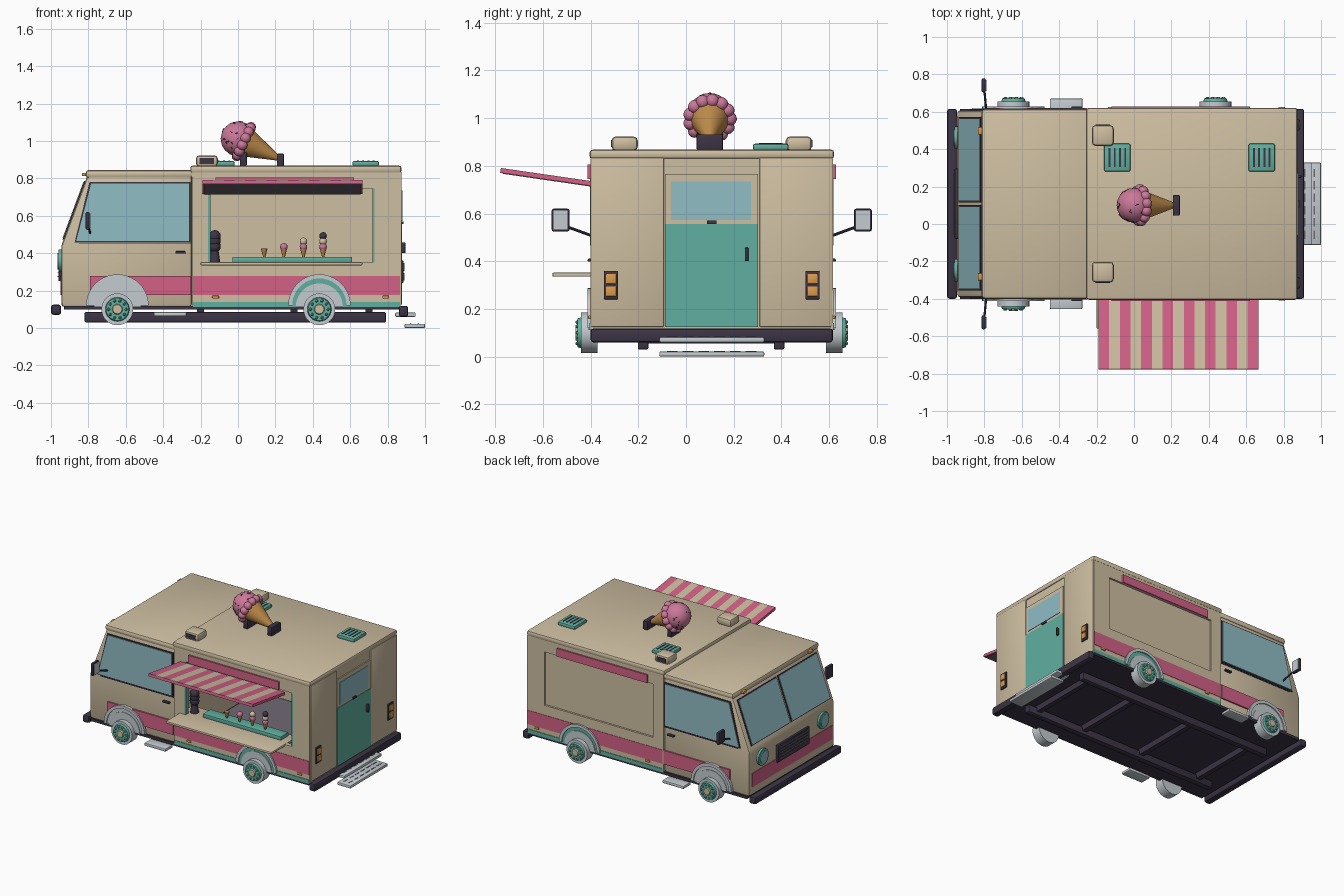
import bpy, bmesh, math, random
from mathutils import Vector, Matrix

random.seed(4)
if "Cube" in bpy.data.objects:
    bpy.data.objects.remove(bpy.data.objects["Cube"])


def material(name, *rgb):
    m = bpy.data.materials.new(name)
    m.use_nodes = True
    m.diffuse_color = (*rgb, 1)
    m.node_tree.nodes["Principled BSDF"].inputs["Base Color"].default_value = (*rgb, 1)
    return m


CREAM = material("cream paint", 0.62, 0.52, 0.36)
PINK = material("pink paint", 0.65, 0.12, 0.24)
TEAL = material("teal paint", 0.12, 0.43, 0.35)
GLASS = material("blue glass", 0.28, 0.51, 0.56)
GREY = material("light grey metal", 0.55, 0.6, 0.63)
DARK = material("dark purple trim", 0.045, 0.035, 0.06)
ORANGE = material("orange lamp", 0.72, 0.33, 0.07)
WAFFLE = material("waffle tan", 0.52, 0.26, 0.07)
ICE = material("strawberry ice", 0.6, 0.19, 0.32)
FLOOR = material("grey floor", 0.16, 0.14, 0.17)
MADE = []
CY, HW = 0.108, 0.508          # body centre line and half width


def finish(name, bm, mat):
    bmesh.ops.recalc_face_normals(bm, faces=bm.faces)
    me = bpy.data.meshes.new(name)
    bm.to_mesh(me)
    bm.free()
    me.materials.append(mat)
    ob = bpy.data.objects.new(name, me)
    bpy.context.collection.objects.link(ob)
    MADE.append(ob)
    return ob


def bevel(bm, width, segs=2):
    bmesh.ops.bevel(bm, geom=bm.edges[:], offset=width, segments=segs, affect='EDGES', profile=0.5)


def box(name, x, y, z, mat, bev=0.0):
    bm = bmesh.new()
    spans = [sorted(s) for s in (x, y, z)]
    size = [b - a for a, b in spans]
    mid = [(a + b) / 2 for a, b in spans]
    bmesh.ops.create_cube(bm, size=1, matrix=Matrix.Translation(mid) @ Matrix.Diagonal((*size, 1)))
    if bev:
        bevel(bm, bev)
    return finish(name, bm, mat)


def prism(name, pts, y, mat, bev=0.0):
    bm = bmesh.new()
    face = bm.faces.new([bm.verts.new((px, y[0], pz)) for px, pz in pts])
    new = bmesh.ops.extrude_face_region(bm, geom=[face])["geom"]
    bmesh.ops.translate(bm, vec=(0, y[1] - y[0], 0), verts=[g for g in new if isinstance(g, bmesh.types.BMVert)])
    if bev:
        bmesh.ops.recalc_face_normals(bm, faces=bm.faces)
        bevel(bm, bev)
    return finish(name, bm, mat)


def rod(name, a, b, r1, mat, r2=None, segs=24):
    a, b = Vector(a), Vector(b)
    bm = bmesh.new()
    m = Matrix.Translation((a + b) / 2) @ (b - a).to_track_quat('Z', 'Y').to_matrix().to_4x4()
    bmesh.ops.create_cone(bm, cap_ends=True, segments=segs, radius1=r1,
                          radius2=r1 if r2 is None else r2, depth=(b - a).length, matrix=m)
    return finish(name, bm, mat)


def ball(name, c, r, mat, sub=3):
    bm = bmesh.new()
    bmesh.ops.create_icosphere(bm, subdivisions=sub, radius=r, matrix=Matrix.Translation(c))
    return finish(name, bm, mat)


def arc(cx, cz, r, n=20):
    return [(cx + r * math.cos(math.pi * i / n), cz + r * math.sin(math.pi * i / n)) for i in range(n + 1)]


def out(s, d):
    """y at distance d outside the body side s"""
    return CY + s * (HW + d)


def side(s, d0, d1):
    return out(s, d0), out(s, d1)


BODY = (out(-1, 0), out(1, 0))

# Chassis, floor and bumpers
box("floor_pan", (-0.93, 0.86), BODY, (0.098, 0.118), DARK)
box("inner_floor", (-0.24, 0.85), (-0.36, 0.58), (0.118, 0.124), FLOOR)
for y in (-0.18, 0.39):
    box("chassis_rail", (-0.82, 0.79), (y - 0.022, y + 0.022), (0.03, 0.085), DARK, 0.006)
for x in (-0.7, -0.2, 0.3, 0.7):
    box("cross_member", (x - 0.018, x + 0.018), (-0.18, 0.39), (0.055, 0.1), DARK)
box("front_bumper", (-1.0, -0.945), BODY, (0.07, 0.125), DARK, 0.015)
box("rear_bumper", (0.86, 0.91), BODY, (0.06, 0.118), DARK, 0.012)

# Cab with sloped windscreen
A, B = Vector((-0.945, 0.44)), Vector((-0.80, 0.83))
cab = [(-0.945, 0.112), A, B, (-0.245, 0.83), (-0.245, 0.112)]
prism("cab", cab, (out(-1, -0.008), out(1, -0.008)), CREAM, 0.018)
box("cab_roof", (-0.815, -0.24), BODY, (0.8, 0.845), CREAM, 0.018)
N = Vector((A.y - B.y, B.x - A.x)).normalized()
for s in (-1, 1):
    for mat, name, grow, lift in ((DARK, "windscreen_seal", 0.008, 0.005), (GLASS, "windscreen_glass", 0, 0.008)):
        lo, hi = A.lerp(B, 0.1 - 2 * grow), A.lerp(B, 0.87 + 2 * grow)
        prism(name, [lo, hi, hi + N * lift, lo + N * lift],
              (CY + s * (0.014 - grow), CY + s * (0.455 + grow)), mat)
    for mat, name, g, d in ((DARK, "cab_window_seal", 0.009, 0), (GLASS, "cab_window_glass", 0, 0.004)):
        prism(name, [(-0.865 - g, 0.465 - g), (-0.785 - g, 0.772 + g), (-0.262 + g, 0.772 + g),
                     (-0.262 + g, 0.465 - g)], side(s, -0.02, d - 0.002), mat)
    box("cab_door_handle", (-0.335, -0.28), side(s, -0.01, 0.012), (0.398, 0.411), DARK, 0.004)
    box("door_sill_line", (-0.85, -0.25), side(s, -0.01, -0.004), (0.448, 0.452), DARK)
    box("cab_step", (-0.45, -0.275), side(s, -0.03, 0.055), (0.063, 0.085), GREY, 0.006)
    # Wing mirrors
    rod("mirror_arm", (-0.79, out(s, -0.01), 0.505), (-0.8, out(s, 0.1), 0.545), 0.006, DARK, segs=8)
    box("mirror_case", (-0.815, -0.793), side(s, 0.088, 0.163), (0.525, 0.62), DARK, 0.008)
    box("mirror_glass", (-0.795, -0.789), side(s, 0.096, 0.155), (0.533, 0.612), GREY)
    # Headlamps
    y = CY + s * 0.355
    rod("headlamp_ring", (-0.94, y, 0.36), (-0.96, y, 0.36), 0.06, TEAL)
    rod("headlamp_lens", (-0.955, y, 0.36), (-0.965, y, 0.36), 0.042, GLASS)
    box("roof_marker", (-0.835, -0.81), (CY + s * 0.39 - 0.02, CY + s * 0.39 + 0.02), (0.812, 0.83), ORANGE, 0.005)
box("front_stripe", (-0.94, -0.95), (-0.36, 0.576), (0.176, 0.278), PINK)
box("grille", (-0.94, -0.96), (-0.08, 0.296), (0.25, 0.38), DARK, 0.006)
for i in range(5):
    z = 0.272 + i * 0.021
    box("grille_slat", (-0.955, -0.964), (-0.055, 0.271), (z, z + 0.005), FLOOR)

# Rear body walls: an open hatch on one side, a shallow recess on the other
for s, depth in ((-1, 0.03), (1, 0.015)):
    wall = side(s, -depth, 0)
    box("side_wall_lower", (-0.245, 0.868), wall, (0.112, 0.35), CREAM)
    box("side_wall_upper", (-0.245, 0.868), wall, (0.745, 0.84), CREAM)
    box("side_wall_front_post", (-0.245, -0.16), wall, (0.35, 0.745), CREAM)
    box("side_wall_rear_post", (0.73, 0.868), wall, (0.35, 0.745), CREAM)
    box("sign_board", (-0.12, 0.62), side(s, 0, 0.012), (0.745, 0.805), PINK)
    box("teal_skirt", (-0.24, 0.865), side(s, 0, 0.004), (0.112, 0.14), TEAL)
    for x0, x1 in ((-0.79, -0.25), (-0.24, 0.866)):
        box("side_stripe", (x0, x1), side(s, -0.01, 0.003), (0.176, 0.278), PINK)
    for x in (-0.12, 0.79):
        box("side_marker", (x - 0.018, x + 0.018), side(s, 0, 0.01), (0.157, 0.173), ORANGE, 0.004)
    box("rear_corner_panel", (0.86, 0.875), (CY + s * 0.2, CY + s * 0.505), (0.125, 0.835), CREAM, 0.005)
    # Tail lamps
    y = CY + s * 0.422
    box("tail_lamp_case", (0.87, 0.884), (y - 0.03, y + 0.03), (0.24, 0.36), DARK, 0.004)
    for z in (0.253, 0.305):
        box("tail_lamp", (0.88, 0.891), (y - 0.022, y + 0.022), (z, z + 0.042), ORANGE, 0.004)
box("closed_side_panel", (-0.245, 0.868), side(1, -0.025, -0.014), (0.112, 0.84), CREAM)
box("rear_wall", (0.85, 0.866), (BODY[0] + 0.005, BODY[1] - 0.005), (0.112, 0.84), CREAM)
box("body_roof", (-0.255, 0.874), (BODY[0] - 0.005, BODY[1] + 0.005), (0.828, 0.868), CREAM, 0.014)

# Rear door and steps
box("rear_door", (0.865, 0.877), (-0.088, 0.302), (0.125, 0.555), TEAL)
box("rear_window_frame", (0.865, 0.875), (-0.088, 0.302), (0.556, 0.765), CREAM)
box("rear_window", (0.87, 0.879), (-0.062, 0.272), (0.572, 0.735), GLASS)
box("rear_door_handle", (0.875, 0.895), (0.247, 0.262), (0.4, 0.457), DARK, 0.004)
box("rear_window_latch", (0.87, 0.885), (0.088, 0.128), (0.555, 0.57), DARK)
for x, z in ((0.84, 0.06), (0.89, 0.0)):
    box("rear_step", (x, x + 0.11), (-0.112, 0.328), (z, z + 0.022), GREY, 0.006)
    for i in range(6):
        y = -0.08 + i * 0.066
        for dx in (0.03, 0.07):
            box("step_tread", (x + dx, x + dx + 0.008), (y, y + 0.045), (z + 0.02, z + 0.024), FLOOR)

# Wheels and arches
for s in (-1, 1):
    for x, liner in ((-0.645, GREY), (0.435, TEAL)):
        prism("arch_rim", arc(x, 0.12, 0.167) + arc(x, 0.12, 0.145)[::-1], side(s, -0.03, 0.013), GREY)
        prism("arch_liner", arc(x, 0.12, 0.147), side(s, -0.03, 0.005), liner)
        prism("arch_guard", arc(x, 0.112, 0.126), side(s, -0.03, 0.009), GREY)

        def disc(name, r, d0, d1, mat, r2=None):
            rod(name, (x, out(s, d0), 0.1), (x, out(s, d1), 0.1), r, mat, r2, 32)
        disc("tyre", 0.085, -0.03, 0.04, GREY)
        disc("wheel_trim", 0.066, 0.035, 0.055, TEAL, 0.06)
        disc("wheel_hub", 0.03, 0.05, 0.064, CREAM, 0.024)
        for i in range(10):
            a = math.tau * i / 10
            ball("trim_stud", (x + 0.047 * math.cos(a), out(s, 0.055), 0.1 + 0.047 * math.sin(a)), 0.009, TEAL, 1)

# Serving hatch: counter, posts, striped awning
box("counter", (-0.2, 0.665), (-0.56, -0.25), (0.335, 0.352), CREAM, 0.005)
for x in (-0.16, 0.718):
    box("hatch_post", (x, x + 0.012), (-0.4, -0.37), (0.35, 0.745), TEAL)
box("tray", (-0.03, 0.61), (-0.37, -0.28), (0.352, 0.38), TEAL, 0.004)
COUNT = 15
W = 0.855 / COUNT
tilt = Matrix.Translation((-0.19, -0.4, 0.715)) @ Matrix.Rotation(-math.atan2(0.055, 0.38), 4, 'X')
awning = [box("awning_frame", (0, 0.855), (-0.383, 0), (0.001, 0.018), PINK),
          box("awning_lining", (0.01, 0.845), (-0.372, 0), (-0.002, 0.002), FLOOR)]
for i in range(COUNT):
    awning.append(box("awning_stripe", (i * W, (i + 1) * W), (-0.383, 0), (0.017, 0.021), CREAM if i % 2 else PINK))
for ob in awning:
    ob.data.transform(tilt)

# Treats on the counter
rod("syrup_machine", (-0.125, -0.33, 0.352), (-0.125, -0.33, 0.42), 0.03, DARK, 0.02)
for z in (0.435, 0.465, 0.49):
    ball("syrup_bowl", (-0.125, -0.33, z), 0.034, DARK, 2)
for n in range(4):
    x = 0.14 + n * 0.105
    rod("small_cone", (x, -0.33, 0.38), (x, -0.33, 0.425), 0.006, WAFFLE, 0.018, 12)
    for k, mat in zip(range(n), (ICE, CREAM, DARK)):
        ball("small_scoop", (x, -0.33, 0.434 + k * 0.029), 0.021, mat, 2)

# Roof hatches and vents
for x in (-0.16, 0.612):
    box("roof_hatch", (x, x + 0.142), (0.28, 0.43), (0.865, 0.893), TEAL, 0.01)
    for i in range(4):
        sx = x + 0.024 + i * 0.028
        box("hatch_slot", (sx, sx + 0.01), (0.305, 0.405), (0.89, 0.895), DARK)
for s in (-1, 1):
    y = CY + s * 0.365
    box("roof_vent", (-0.225, -0.108), (y - 0.055, y + 0.055), (0.863, 0.923), CREAM, 0.018)
    box("vent_mouth", (-0.205, -0.128), (y + s * 0.05, y + s * 0.058), (0.878, 0.908), DARK)

# Giant ice cream lying on two stands
for x, top in ((0.01, 0.94), (0.208, 0.932)):
    box("cone_stand", (x, x + 0.037), (0.045, 0.155), (0.865, top), DARK, 0.006)
C, TIP = Vector((0.0, 0.1, 1.012)), Vector((0.232, 0.1, 0.9))
axis = (TIP - C).normalized()
u = Vector((0, 1, 0))
v = axis.cross(u)
rod("waffle_cone", C + axis * 0.035, TIP, 0.084, WAFFLE, 0.008, 32)
ball("giant_scoop", C, 0.093, ICE)
for i in range(13):
    a = math.tau * i / 13
    ball("scoop_ruffle", C + axis * 0.035 + (u * math.cos(a) + v * math.sin(a)) * 0.085, 0.029, ICE, 2)
for i in range(60):
    d = Vector([random.gauss(0, 1) for _ in range(3)]).normalized()
    if d.dot(axis) < 0.2:
        t = d.cross(Vector([random.gauss(0, 1) for _ in range(3)])).normalized() * 0.007
        rod("sprinkle", C + d * 0.093 - t, C + d * 0.093 + t, 0.0025, DARK, segs=6)

# Soft shading on curved parts, sharp edges kept
bpy.ops.object.select_all(action='DESELECT')
for ob in MADE:
    ob.select_set(True)
bpy.context.view_layer.objects.active = MADE[0]
bpy.ops.object.shade_smooth_by_angle(angle=math.radians(35))
